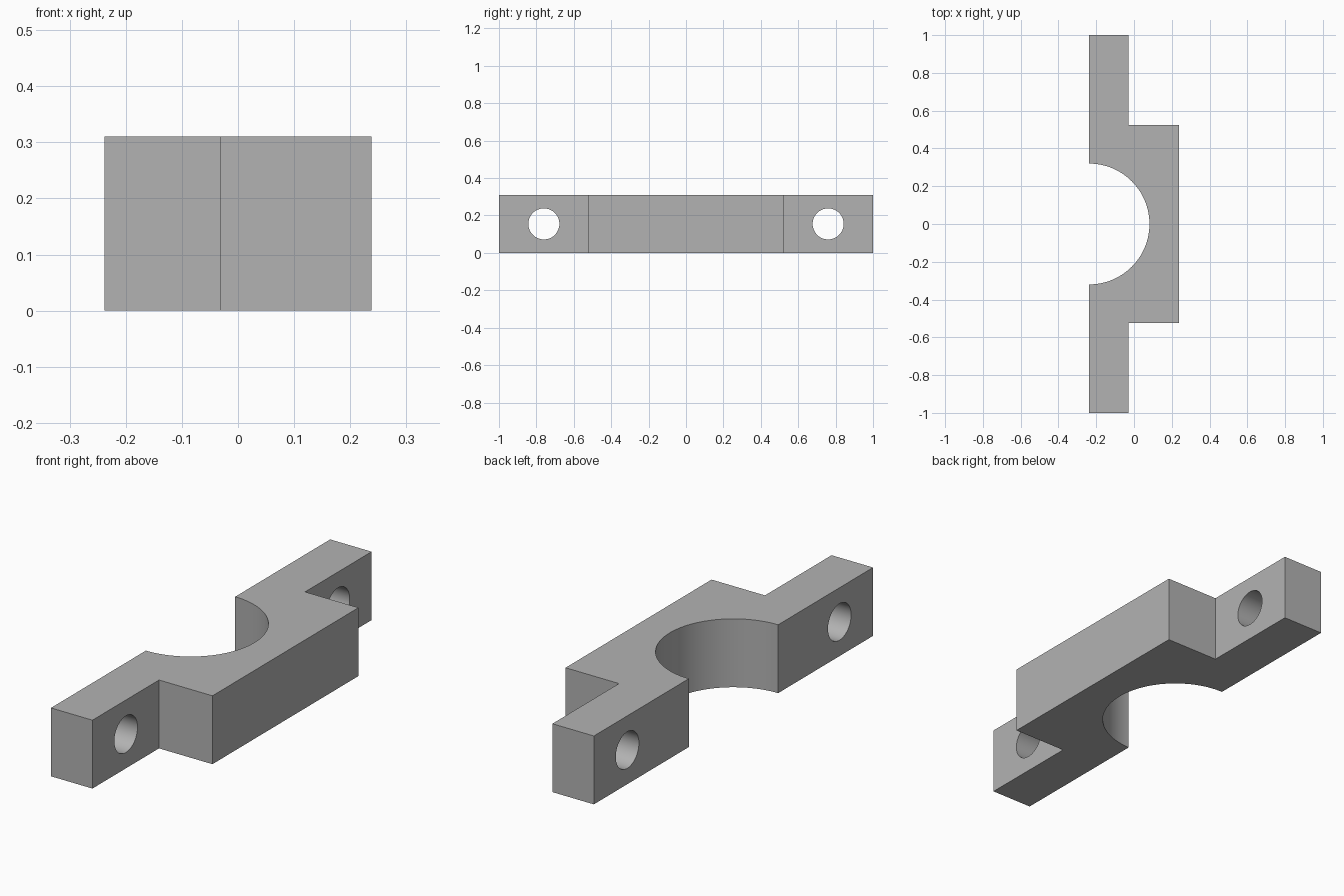
import bpy, bmesh, math
from mathutils import Matrix

cube = bpy.data.objects.get("Cube")
if cube:
    bpy.data.objects.remove(cube, do_unlink=True)

HEIGHT = 0.31
BACK, STEP, FRONT = -0.238, -0.03, 0.238   # x of split face, ear face, outer face
HALF_LEN, HALF_BODY = 1.0, 0.523
BORE_R, HOLE_R, HOLE_Y = 0.32, 0.083, 0.76
ARC_STEPS = 48

# Plain grey metal
grey = bpy.data.materials.new("grey_metal")
grey.use_nodes = True
colour = (0.45, 0.45, 0.45, 1)
grey.diffuse_color = colour
grey.node_tree.nodes["Principled BSDF"].inputs["Base Color"].default_value = colour


def make_object(name, bm):
    bmesh.ops.recalc_face_normals(bm, faces=bm.faces)
    mesh = bpy.data.meshes.new(name)
    bm.to_mesh(mesh)
    bm.free()
    mesh.materials.append(grey)
    obj = bpy.data.objects.new(name, mesh)
    bpy.context.collection.objects.link(obj)
    return obj


# Clamp half: stepped outline with a half-round bore, extruded upward
outer = [(BACK, -HALF_LEN), (STEP, -HALF_LEN), (STEP, -HALF_BODY), (FRONT, -HALF_BODY)]
outline = outer + [(x, -y) for x, y in reversed(outer)]
for i in range(ARC_STEPS + 1):
    a = math.pi / 2 - math.pi * i / ARC_STEPS
    outline.append((BACK + BORE_R * math.cos(a), BORE_R * math.sin(a)))

bm = bmesh.new()
base = bm.faces.new([bm.verts.new((x, y, 0)) for x, y in outline])
top = bmesh.ops.extrude_face_region(bm, geom=[base], use_keep_orig=True)
bmesh.ops.translate(bm, vec=(0, 0, HEIGHT),
                    verts=[g for g in top["geom"] if isinstance(g, bmesh.types.BMVert)])
clamp = make_object("clamp_half", bm)

# Bolt holes through both ears
bm = bmesh.new()
for side in (-1, 1):
    place = Matrix.Translation((BACK, side * HOLE_Y, HEIGHT / 2)) @ Matrix.Rotation(math.pi / 2, 4, 'Y')
    bmesh.ops.create_cone(bm, cap_ends=True, segments=48, radius1=HOLE_R,
                          radius2=HOLE_R, depth=1, matrix=place)
cutter = make_object("bolt_hole_cutter", bm)
cutter.hide_render = True

cut = clamp.modifiers.new("bolt_holes", 'BOOLEAN')
cut.operation = 'DIFFERENCE'
cut.solver = 'EXACT'
cut.object = cutter

bpy.ops.object.select_all(action='DESELECT')
clamp.select_set(True)
bpy.context.view_layer.objects.active = clamp
bpy.ops.object.modifier_apply(modifier=cut.name)
bpy.data.objects.remove(cutter, do_unlink=True)

# Smooth bore and holes, crisp corners
bpy.ops.object.shade_smooth_by_angle(angle=math.radians(30))
